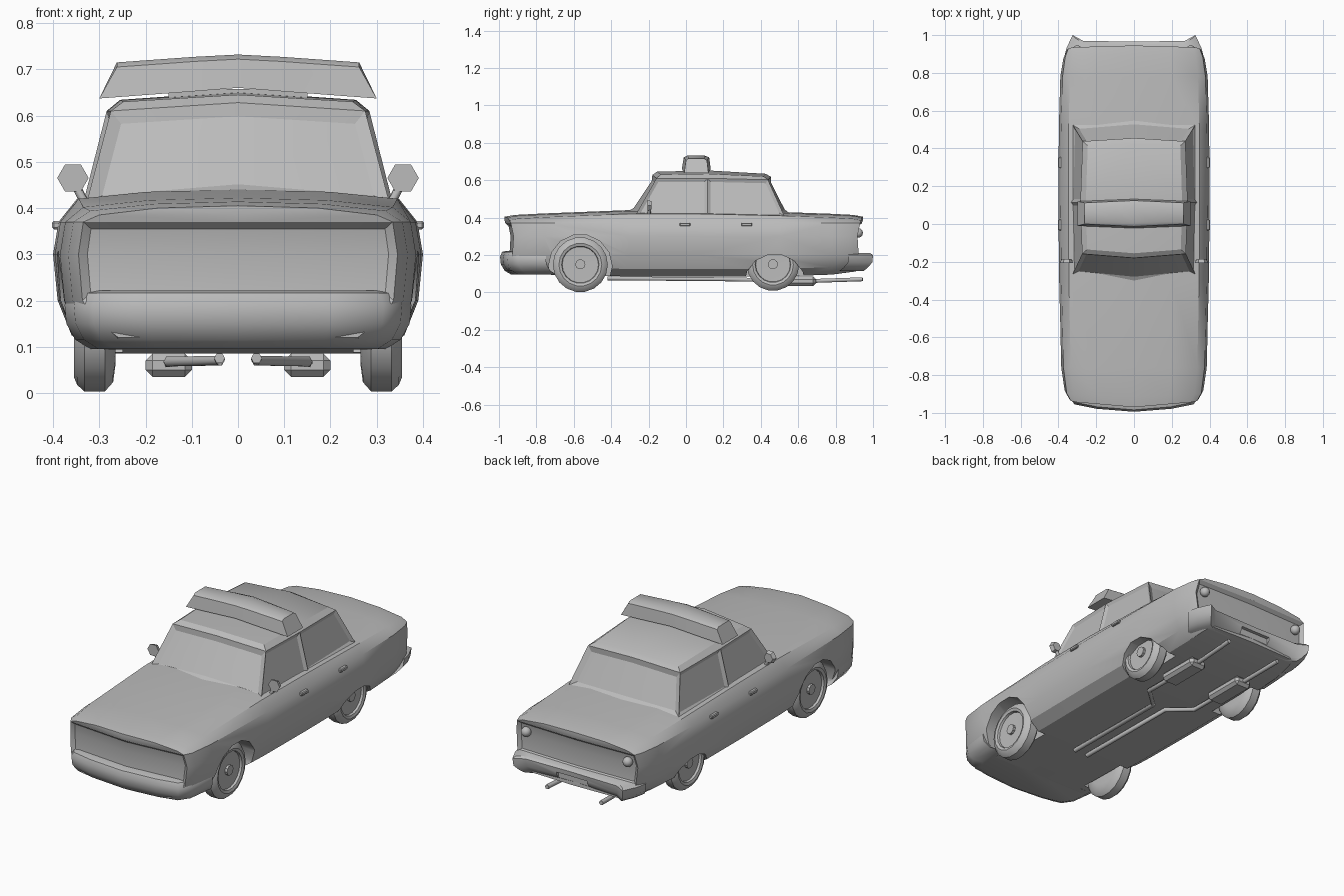
import bpy, bmesh, math
from mathutils import Matrix, Vector

if "Cube" in bpy.data.objects:
    bpy.data.objects.remove(bpy.data.objects["Cube"])

grey = bpy.data.materials.new("plain_grey")
grey.use_nodes = True
COLOR = (0.5, 0.5, 0.5, 1)
grey.diffuse_color = COLOR
grey.node_tree.nodes["Principled BSDF"].inputs["Base Color"].default_value = COLOR


def finish(name, bm, angle=35):
    """Turn a bmesh into a shaded object."""
    bmesh.ops.recalc_face_normals(bm, faces=bm.faces)
    mesh = bpy.data.meshes.new(name)
    bm.to_mesh(mesh)
    bm.free()
    ob = bpy.data.objects.new(name, mesh)
    bpy.context.collection.objects.link(ob)
    mesh.materials.append(grey)
    shade(ob, angle)
    return ob


def shade(ob, angle):
    bpy.ops.object.select_all(action='DESELECT')
    ob.select_set(True)
    bpy.context.view_layer.objects.active = ob
    bpy.ops.object.shade_smooth_by_angle(angle=math.radians(angle))


def bridge(bm, a, b, closed=True):
    n = len(a)
    return [bm.faces.new((a[i], a[(i + 1) % n], b[(i + 1) % n], b[i]))
            for i in range(n if closed else n - 1)]


def mirrored(half):
    """Half outline from centre to centre, continued on the other side."""
    return half + [(-p[0],) + tuple(p[1:]) for p in half[-2:0:-1]]


def cut(ob, cutters, angle=35):
    for c in cutters:
        mod = ob.modifiers.new("cut", 'BOOLEAN')
        mod.operation, mod.solver, mod.object = 'DIFFERENCE', 'EXACT', c
        bpy.context.view_layer.objects.active = ob
        bpy.ops.object.modifier_apply(modifier=mod.name)
        bpy.data.objects.remove(c)
    shade(ob, angle)


def drum(name, radius, depth, loc, sides, r2=None, angle=35):
    """Cylinder or cone along x."""
    bm = bmesh.new()
    bmesh.ops.create_cone(bm, cap_ends=True, segments=sides, radius1=radius,
                          radius2=radius if r2 is None else r2, depth=depth,
                          matrix=Matrix.Translation(loc) @ Matrix.Rotation(math.pi / 2, 4, 'Y'))
    return finish(name, bm, angle)


def box(name, size, loc, bevel=0.0):
    bm = bmesh.new()
    bmesh.ops.create_cube(bm, size=1, matrix=Matrix.Translation(loc) @ Matrix.Diagonal((*size, 1)))
    if bevel:
        bmesh.ops.bevel(bm, geom=bm.edges[:], offset=bevel, segments=1, affect='EDGES')
    return finish(name, bm)


# Lower body: lofted cross-sections (y, half width, floor, crown, bow)
def section(y, w, floor, top, bow):
    half = [(0, floor), (.75, floor), (.9, floor + .04), (.975, .2), (1, .3),
            (.97, .37), (.87, top - .02), (.5, top - .005), (0, top)]
    waist = {3: .012, 4: .018, 5: .004}
    ring = []
    for i, (x, z) in enumerate(half):
        inward = waist.get(i, 0) if bow else 0
        ring.append((x * w, y + bow * (1 - x) - math.copysign(inward, y), z))
    return ring


stations = [(-.94, .345, .12, .405, -.03), (-.9, .367, .11, .414, -.015),
            (-.76, .385, .095, .422, 0), (-.3, .396, .085, .44, 0),
            (.05, .4, .085, .44, 0), (.5, .398, .085, .43, 0),
            (.78, .39, .095, .42, 0), (.89, .375, .11, .414, .004), (.935, .358, .12, .405, .01)]
bm = bmesh.new()
rings = []
for s in stations:
    rings.append([bm.verts.new(p) for p in mirrored(section(*s))])
for a, b in zip(rings, rings[1:]):
    bridge(bm, a, b)
panels = []
for ring, s in ((rings[0], stations[0]), (rings[-1], stations[-1])):
    n = len(ring)
    half = section(*s)
    mid = [ring[0]] + [bm.verts.new((0, half[i][1] + s[4] * half[i][0] / s[1], half[i][2]))
                       for i in range(1, 8)] + [ring[8]]
    panel = []
    for i in range(8):
        for side in (ring[:9], [ring[-k % n] for k in range(9)]):
            quad = [v for k, v in enumerate((mid[i], side[i], side[i + 1], mid[i + 1]))]
            face = bm.faces.new(list(dict.fromkeys(quad)))
            if i in (3, 4):
                panel.append(face)
    panels.append(panel)
bmesh.ops.recalc_face_normals(bm, faces=bm.faces)
for panel in panels:
    bmesh.ops.inset_region(bm, faces=panel, thickness=.018, depth=-.014, use_even_offset=True)
body = finish("body", bm)

# Wheel openings
wells = []
for sx in (-1, 1):
    wells.append(drum("front_well", .17, .22, (sx * .36, -.565, .14), 14))
    wells.append(drum("rear_well", .165, .22, (sx * .36, .475, .04), 14))
cut(body, wells, 32)

# Cabin with inset windows
base = mirrored([(0, -.305, .437), (.328, -.272, .41), (.335, .115, .41), (.325, .525, .41), (0, .552, .425)])
eave = mirrored([(0, -.18, .628), (.275, -.158, .61), (.284, .115, .61), (.272, .438, .602), (0, .455, .618)])
roof = mirrored([(0, -.155, .645), (.248, -.135, .63), (.255, .115, .634), (.245, .415, .62), (0, .425, .634)])
bm = bmesh.new()
low, mid, top = [[bm.verts.new(p) for p in ring] for ring in (base, eave, roof)]
walls = bridge(bm, low, mid)
bridge(bm, mid, top)
centre = bm.verts.new((0, .115, .652))
for a, b, c in ((0, 1, 2), (2, 3, 4), (4, 5, 6), (6, 7, 0)):
    bm.faces.new((top[a], top[b], top[c], centre))
bm.faces.new(low)
bmesh.ops.recalc_face_normals(bm, faces=bm.faces)
for group in ((0, 7), (3, 4), (1,), (2,), (5,), (6,)):
    wide = len(group) == 2
    bmesh.ops.inset_region(bm, faces=[walls[i] for i in group], thickness=.026 if wide else .017,
                           depth=-.014 if wide else -.01, use_even_offset=True)
finish("cabin", bm, 28)


# Bumpers: outline stacked in layers (z, inset)
def bumper(name, path, layers):
    facing = math.copysign(1, path[0][1])
    outline = path + [(-x, y) for x, y in path[:0:-1]]
    bm = bmesh.new()
    rings = []
    for z, inset in layers:
        rings.append([bm.verts.new((x * (1 - inset * 2.5), y - facing * inset, z)) for x, y in outline])
    for a, b in zip(rings, rings[1:]):
        bridge(bm, a, b)
    bm.faces.new(rings[0])
    bm.faces.new(rings[-1])
    return finish(name, bm, 40)


bumper("front_bumper", [(0, -.994), (.2, -.978), (.315, -.955), (.355, -.9), (.375, -.75)],
       [(.222, .03), (.216, .01), (.19, 0), (.15, .004), (.115, .025), (.095, .06)])
rear = bumper("rear_bumper", [(0, .965), (.27, .97), (.325, 1), (.358, .93), (.372, .87)],
              [(.21, .015), (.2, 0), (.16, .004), (.13, .03), (.115, .05)])
cut(rear, [box("plate_notch", (.18, .06, .07), (0, .975, .14))], 40)

# Roof sign: bent bar, four-cornered stations across the width
bm = bmesh.new()
rings = []
for x, top_x, z0, z1, y in ((-.3, -.262, .637, .715, 0), (-.1, -.095, .652, .727, -.008),
                            (0, 0, .66, .732, -.012), (.1, .095, .652, .727, -.008),
                            (.3, .262, .637, .715, 0)):
    rings.append([bm.verts.new(p) for p in ((x, -.01 + y, z0), (x, .12 - y, z0), (top_x, .112 - y, z1 - .01),
                                            (top_x, .098, z1), (top_x, .01, z1), (top_x, y, z1 - .01))])
for a, b in zip(rings, rings[1:]):
    bridge(bm, a, b)
bm.faces.new(rings[0])
bm.faces.new(rings[-1])
finish("roof_sign", bm, 40)

# Sign mount
box("sign_mount", (.3, .08, .03), (0, .055, .642))


def wheel(name, x, y, radius):
    """Tyre lathed around x, with recessed disc and hub cap."""
    s = math.copysign(1, x)
    profile = [(-.045, 0), (-.045, .6), (-.04, .86), (-.022, 1), (.022, 1), (.038, .9),
               (.045, .78), (.04, .68), (.028, .66), (.026, 0)]
    bm = bmesh.new()
    verts = [bm.verts.new((px, r * radius, 0)) for px, r in profile]
    edges = [bm.edges.new(p) for p in zip(verts, verts[1:])]
    bmesh.ops.spin(bm, geom=verts + edges, cent=(0, 0, 0), axis=(1, 0, 0), angle=math.tau, steps=18)
    bmesh.ops.remove_doubles(bm, verts=bm.verts, dist=.0005)
    bm.transform(Matrix.Translation((x, y, .148)) @ Matrix.Diagonal((s, 1, 1, 1)))
    finish(name, bm, 40)
    drum(name + "_hub", .027, .02, (x + s * .03, y, .15), 10)


def pipe(name, points, radius):
    curve = bpy.data.curves.new(name, 'CURVE')
    curve.dimensions, curve.bevel_depth, curve.bevel_resolution = '3D', radius, 1
    curve.use_fill_caps = True
    spline = curve.splines.new('POLY')
    spline.points.add(len(points) - 1)
    for point, co in zip(spline.points, points):
        point.co = (*co, 1)
    curve.materials.append(grey)
    bpy.context.collection.objects.link(bpy.data.objects.new(name, curve))


for s, side in ((1, "left"), (-1, "right")):
    wheel(side + "_front_wheel", s * .31, -.565, .147)
    wheel(side + "_rear_wheel", s * .31, .465, .14)

    # Door handles and tail lights
    for y, part in ((-.005, "front"), (.325, "rear")):
        box(f"{side}_{part}_door_handle", (.02, .058, .018), (s * .392, y, .363), .004)
    bm = bmesh.new()
    bmesh.ops.create_uvsphere(bm, u_segments=12, v_segments=6, radius=.026,
                              matrix=Matrix.Translation((s * .3, .92, .318)))
    finish(side + "_tail_light", bm, 60)

    # Wing mirror: hexagonal head on a tapered stalk
    bm = bmesh.new()
    bmesh.ops.create_cone(bm, cap_ends=True, segments=6, radius1=.026, radius2=.034, depth=.022,
                          matrix=Matrix.Translation((s * .357, -.195, .465))
                          @ Matrix.Rotation(math.pi / 2, 4, 'X') @ Matrix.Rotation(math.pi / 6, 4, 'Z'))
    finish(side + "_mirror", bm, 20)
    pipe(side + "_mirror_stalk", [(s * .325, -.2, .4), (s * .352, -.195, .45)], .01)

    # Exhaust line, silencer and tailpipe
    pipe(side + "_exhaust", [(s * .04, -.42, .075), (s * .04, .2, .07), (s * .15, .3, .068), (s * .15, .5, .066)], .012)
    box(side + "_silencer", (.1, .24, .05), (s * .15, .575, .06), .015)
    pipe(side + "_tailpipe", [(s * .15, .65, .06), (s * .16, .945, .07)], .012)
